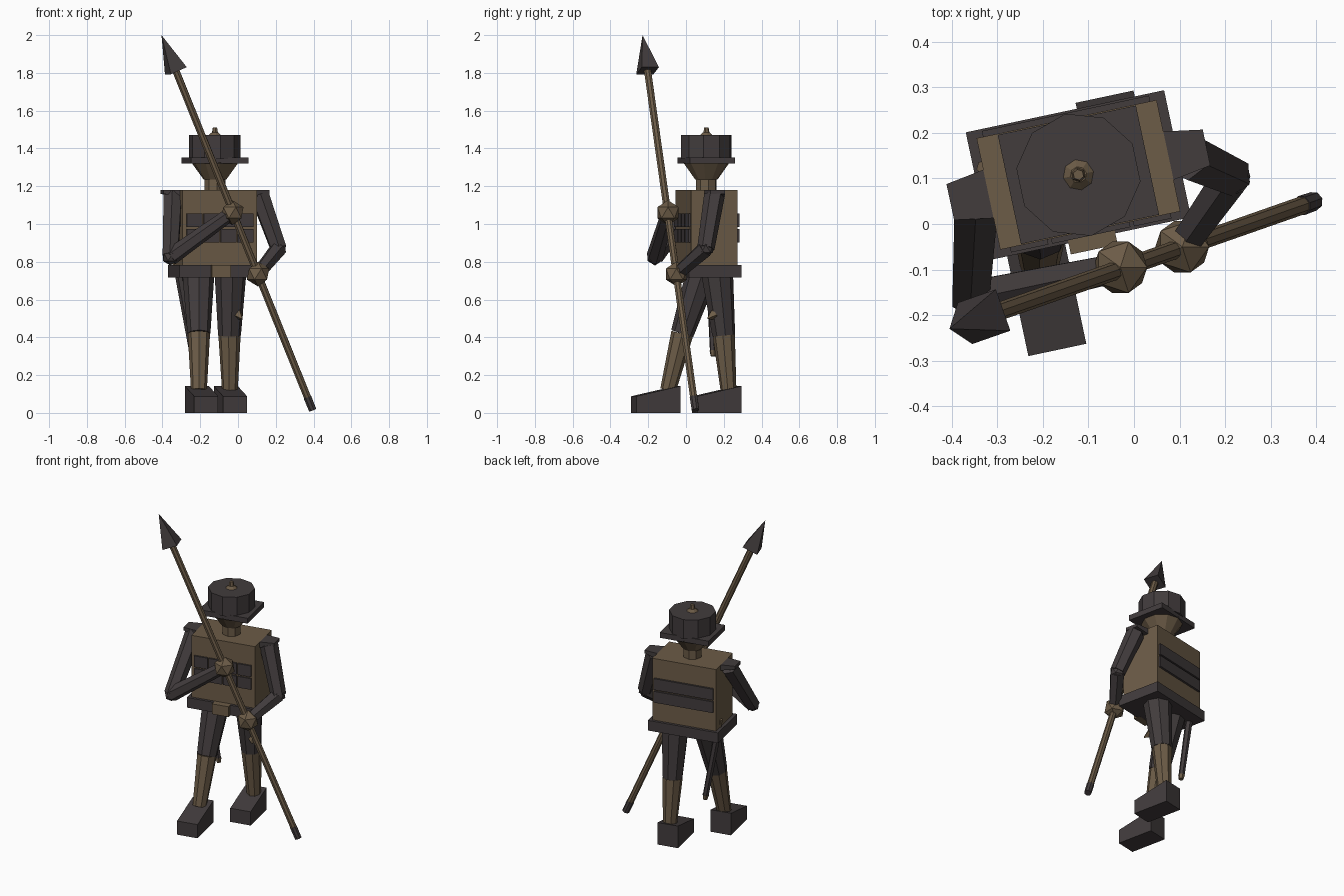
import bpy, bmesh, math
from mathutils import Vector, Matrix

cube = bpy.data.objects.get("Cube")
if cube:
    bpy.data.objects.remove(cube, do_unlink=True)


def material(name, rgb):
    m = bpy.data.materials.new(name)
    m.use_nodes = True
    m.diffuse_color = (*rgb, 1)
    m.node_tree.nodes["Principled BSDF"].inputs["Base Color"].default_value = (*rgb, 1)
    return m


DARK = material("dark cloth", (0.054, 0.045, 0.046))
TAN = material("tan leather", (0.150, 0.106, 0.063))

# The body is turned about the vertical; BODY maps body space to the world
BODY = Matrix.Translation((-0.122, 0.108, 0)) @ Matrix.Rotation(math.radians(12), 4, 'Z')
WORLD = Matrix.Identity(4)


def finish(name, bm, mat, frame=WORLD):
    bm.transform(frame)
    bmesh.ops.recalc_face_normals(bm, faces=bm.faces)
    me = bpy.data.meshes.new(name)
    bm.to_mesh(me)
    bm.free()
    me.materials.append(mat)
    ob = bpy.data.objects.new(name, me)
    bpy.context.collection.objects.link(ob)
    return ob


def box(name, centre, size, mat, frame=BODY, shape=None):
    """Box with an optional function that adjusts its corners."""
    bm = bmesh.new()
    bmesh.ops.create_cube(bm, size=1)
    for v in bm.verts:
        if shape:
            shape(v.co)
        v.co = Vector(centre) + v.co * Vector(size)
    return finish(name, bm, mat, frame)


def limb(name, a, b, r1, r2, mat, sides=6, frame=WORLD, spin=0):
    """Tapered prism running from a to b."""
    a, b = Vector(a), Vector(b)
    bm = bmesh.new()
    bmesh.ops.create_cone(bm, cap_ends=True, segments=sides, radius1=r1, radius2=r2,
                          depth=(b - a).length)
    turn = (b - a).to_track_quat('Z', 'Y').to_matrix().to_4x4()
    bm.transform(Matrix.Translation((a + b) / 2) @ turn @ Matrix.Rotation(spin, 4, 'Z'))
    return finish(name, bm, mat, frame)


def ball(name, centre, r, mat):
    bm = bmesh.new()
    bmesh.ops.create_icosphere(bm, subdivisions=1, radius=r)
    return finish(name, bm, mat, Matrix.Translation(centre))


# Torso, belt and buckle
box("torso", (0, 0, 0.98), (0.404, 0.25, 0.40), TAN)
box("belt", (0, 0, 0.75), (0.445, 0.285, 0.065), DARK)
box("buckle", (0, -0.145, 0.75), (0.105, 0.045, 0.066), TAN)

# Chest plates in front and straps behind, in two rows
for row, z in (("upper", 1.02), ("lower", 0.938)):
    for i in range(4):
        box(f"{row}_chest_plate_{i + 1}", ((i - 1.5) * 0.092, -0.127, z),
            (0.084, 0.018, 0.072), DARK)
    box(f"{row}_back_strap", (0, 0.128, z), (0.375, 0.02, 0.072), DARK)

# Neck, head and hat
limb("neck", (0, 0, 1.15), (0, 0, 1.245), 0.056, 0.056, TAN, 8, BODY)
limb("head", (0, 0, 1.235), (0, 0, 1.325), 0.06, 0.125, TAN, 10, BODY)
box("hat_brim", (0, 0, 1.336), (0.31, 0.245, 0.034), DARK)
limb("hat_crown", (0, 0, 1.345), (0, 0, 1.47), 0.137, 0.137, DARK, 10, BODY)
limb("hat_button", (0, 0, 1.468), (0, 0, 1.485), 0.036, 0.018, TAN, 8, BODY)
limb("hat_post", (0, 0, 1.48), (0, 0, 1.51), 0.017, 0.012, TAN, 6, BODY)

# Legs: hip, knee, ankle, foot centre
LEGS = {
    "right": ((-0.21, 0.085, 0.74), (-0.207, -0.02, 0.42), (-0.207, -0.095, 0.12), (-0.193, -0.16)),
    "left": ((-0.04, 0.165, 0.74), (-0.045, 0.20, 0.41), (-0.043, 0.225, 0.12), (-0.04, 0.163)),
}


def slope_toe(co):
    if co.y < 0 and co.z > 0:
        co.z = 0.12


for side, (hip, knee, ankle, foot) in LEGS.items():
    limb(f"{side}_thigh", hip, knee, 0.085, 0.061, DARK, 8)
    limb(f"{side}_shin", knee, ankle, 0.059, 0.042, TAN, 8)
    turned = Matrix.Translation((*foot, 0)) @ Matrix.Rotation(math.radians(12), 4, 'Z')
    box(f"{side}_foot", (0, 0, 0.071), (0.13, 0.238, 0.142), DARK, turned, slope_toe)

# Small pointed stud on the left thigh
limb("thigh_stud", (0.0, 0.15, 0.52), (0.02, 0.115, 0.50), 0.03, 0.004, TAN, 4)

# Arms: shoulder, elbow, hand
ARMS = {
    "right": ((-0.345, 0.055, 1.15), (-0.358, -0.165, 0.825), (-0.03, -0.095, 1.06)),
    "left": ((0.115, 0.15, 1.15), (0.215, 0.105, 0.87), (0.106, -0.05, 0.735)),
}
for side, (shoulder, elbow, hand) in ARMS.items():
    limb(f"{side}_upper_arm", shoulder, elbow, 0.055, 0.046, DARK)
    limb(f"{side}_forearm", elbow, hand, 0.046, 0.036, DARK)
    ball(f"{side}_elbow", elbow, 0.045, DARK)
    ball(f"{side}_hand", hand, 0.066, TAN)


# Shoulder pads, narrowing outwards
for side, s in (("right", -1), ("left", 1)):
    def narrow(co, s=s):
        if co.x * s > 0:
            co.y *= 0.7
            if co.z < 0:
                co.z = 0
    box(f"{side}_shoulder_pad", (s * 0.235, 0, 1.16), (0.105, 0.115, 0.04), DARK, BODY, narrow)

# Spear: shaft, dark butt and four-sided head along one line
BUTT, TIP = Vector((0.395, 0.05, 0.015)), Vector((-0.405, -0.23, 2.0))
along = lambda t: BUTT.lerp(TIP, t)
limb("spear_shaft", along(0.03), along(0.92), 0.02, 0.02, TAN, 8)
limb("spear_butt", along(0), along(0.035), 0.021, 0.022, DARK, 8)
limb("spear_head", along(0.905), TIP, 0.068, 0, DARK, 4, spin=math.pi / 4)

# Sword in its scabbard on the right hip
top, end = Vector((-0.325, 0.125, 0.80)), Vector((-0.237, 0.145, 0.30))
limb("sword_hilt", top.lerp(end, -0.06), top.lerp(end, 0.05), 0.016, 0.016, TAN)
limb("scabbard", top.lerp(end, 0.05), top.lerp(end, 0.94), 0.022, 0.018, DARK)
limb("scabbard_tip", top.lerp(end, 0.94), end, 0.02, 0.014, TAN)
